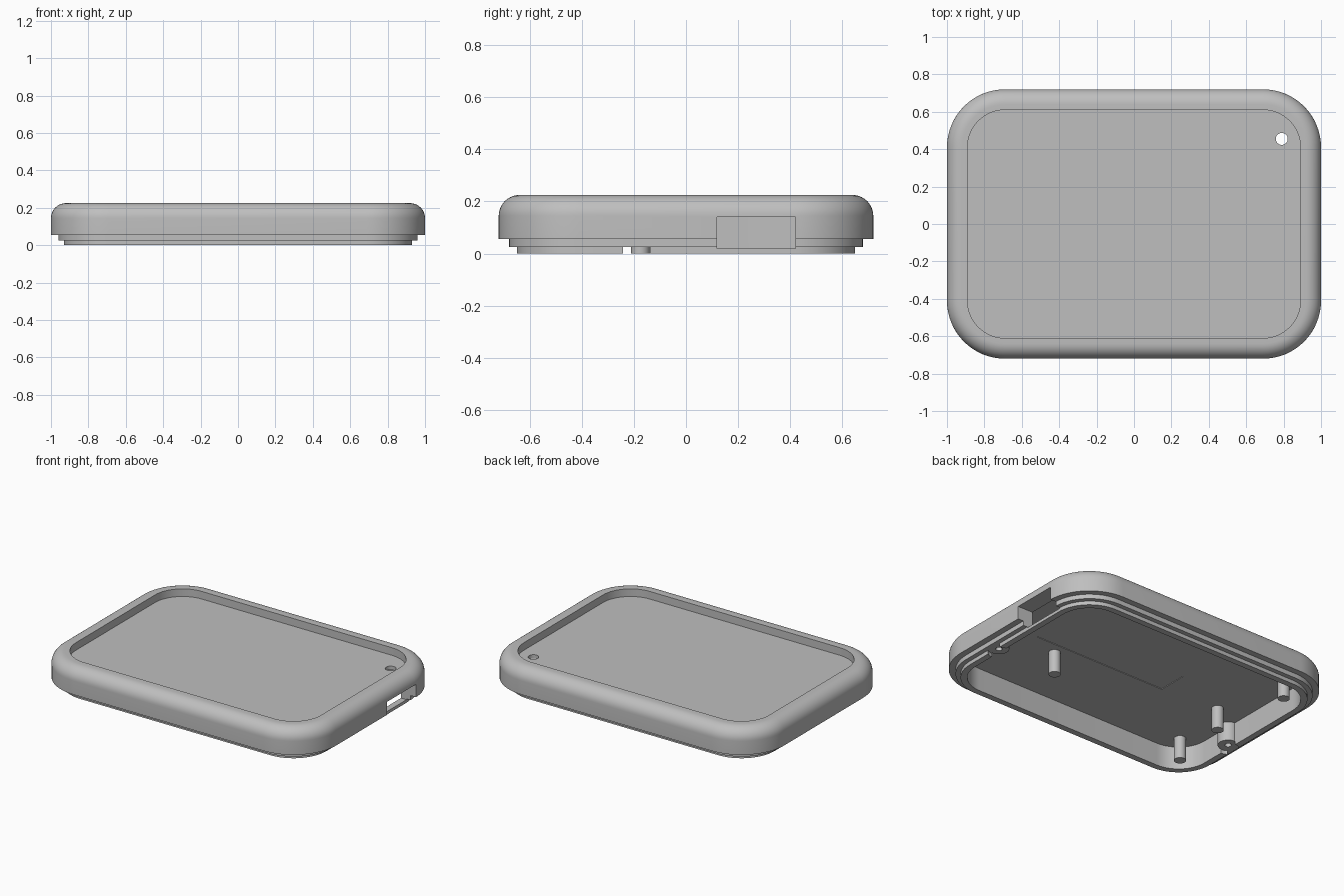
import bpy, bmesh, math
from mathutils import Matrix, Vector

cube = bpy.data.objects.get("Cube")
if cube:
    bpy.data.objects.remove(cube, do_unlink=True)

HALF_X, HALF_Y, CORNER = 1.0, 0.72, 0.31
CEILING = 0.15

grey = bpy.data.materials.new("plain grey")
grey.use_nodes = True
grey.diffuse_color = (0.52, 0.52, 0.52, 1)
grey.node_tree.nodes["Principled BSDF"].inputs["Base Color"].default_value = grey.diffuse_color


def finish(bm, name):
    bmesh.ops.recalc_face_normals(bm, faces=bm.faces)
    mesh = bpy.data.meshes.new(name)
    bm.to_mesh(mesh)
    bm.free()
    mesh.materials.append(grey)
    obj = bpy.data.objects.new(name, mesh)
    bpy.context.collection.objects.link(obj)
    return obj


def cylinder(name, x, y, z0, z1, radius):
    bm = bmesh.new()
    bmesh.ops.create_cone(bm, cap_ends=True, segments=32, radius1=radius, radius2=radius,
                          depth=z1 - z0, matrix=Matrix.Translation((x, y, (z0 + z1) / 2)))
    return finish(bm, name)


def box(name, low, high):
    low, high = Vector(low), Vector(high)
    bm = bmesh.new()
    bmesh.ops.create_cube(bm, size=1, matrix=Matrix.Translation((low + high) / 2)
                          @ Matrix.Diagonal((*(high - low), 1)))
    return finish(bm, name)


def combine(target, tool, operation):
    tool.hide_render = True
    mod = target.modifiers.new(tool.name, 'BOOLEAN')
    mod.operation, mod.solver, mod.object = operation, 'EXACT', tool
    bpy.context.view_layer.objects.active = target
    bpy.ops.object.modifier_apply(modifier=mod.name)
    bpy.data.objects.remove(tool, do_unlink=True)


def smooth(obj):
    bpy.ops.object.select_all(action='DESELECT')
    obj.select_set(True)
    bpy.context.view_layer.objects.active = obj
    bpy.ops.object.shade_smooth_by_angle(angle=math.radians(30))


def rounded_ring(bm, inset, z, steps=16):
    """Rounded rectangle, inset evenly from the outer outline."""
    r = CORNER - inset
    cx, cy = HALF_X - CORNER, HALF_Y - CORNER
    verts = []
    for quarter, (sx, sy) in enumerate(((1, 1), (-1, 1), (-1, -1), (1, -1))):
        for i in range(steps + 1):
            a = (quarter + i / steps) * math.pi / 2
            verts.append(bm.verts.new((sx * cx + r * math.cos(a), sy * cy + r * math.sin(a), z)))
    return verts


# Shell: (inset, height) section from the recessed top round to the ceiling
fillet = 0.08
section = [(0.11, 0.175), (0.11, 0.225)]
for i in range(11):
    a = math.pi / 2 * (1 - i / 10)
    section.append((fillet * (1 - math.cos(a)), 0.225 - fillet * (1 - math.sin(a))))
section += [(0, 0.055), (0.04, 0.055), (0.04, 0.025), (0.07, 0.025),
            (0.07, 0), (0.11, 0), (0.11, CEILING)]
bm = bmesh.new()
rings = [rounded_ring(bm, inset, z) for inset, z in section]
for a, b in zip(rings, rings[1:]):
    for i in range(len(a)):
        j = (i + 1) % len(a)
        bm.faces.new((a[i], a[j], b[j], b[i]))
bm.faces.new(rings[0])
bm.faces.new(rings[-1])
shell = finish(bm, "case_shell")

# Screw bosses at both ends, with the lip relieved beneath them
for side in (-1, 1):
    x, y = side * 0.89, -0.19
    combine(shell, cylinder("screw_boss", x, y, 0.01, 0.16, 0.062), 'UNION')
    combine(shell, cylinder("lip_relief", x, y, -0.05, 0.025, 0.066), 'DIFFERENCE')
    combine(shell, cylinder("screw_hole", x, y, -0.05, 0.12, 0.02), 'DIFFERENCE')

# Openings: cable port, indicator hole and shallow ceiling pocket
combine(shell, box("port_opening", (0.8, 0.12, 0.02), (1.1, 0.42, 0.14)), 'DIFFERENCE')
combine(shell, cylinder("indicator_hole", 0.79, 0.455, 0.1, 0.3, 0.032), 'DIFFERENCE')
combine(shell, box("ceiling_pocket", (-0.3, -0.1, 0.1), (0.67, 0.1, CEILING + 0.004)), 'DIFFERENCE')
smooth(shell)

# Support pins hanging from the ceiling
for i, (x, y) in enumerate(((0.47, -0.175), (-0.7, -0.06), (-0.76, 0.48), (-0.76, -0.48))):
    smooth(cylinder(f"support_pin_{i + 1}", x, y, 0, 0.16, 0.036))
